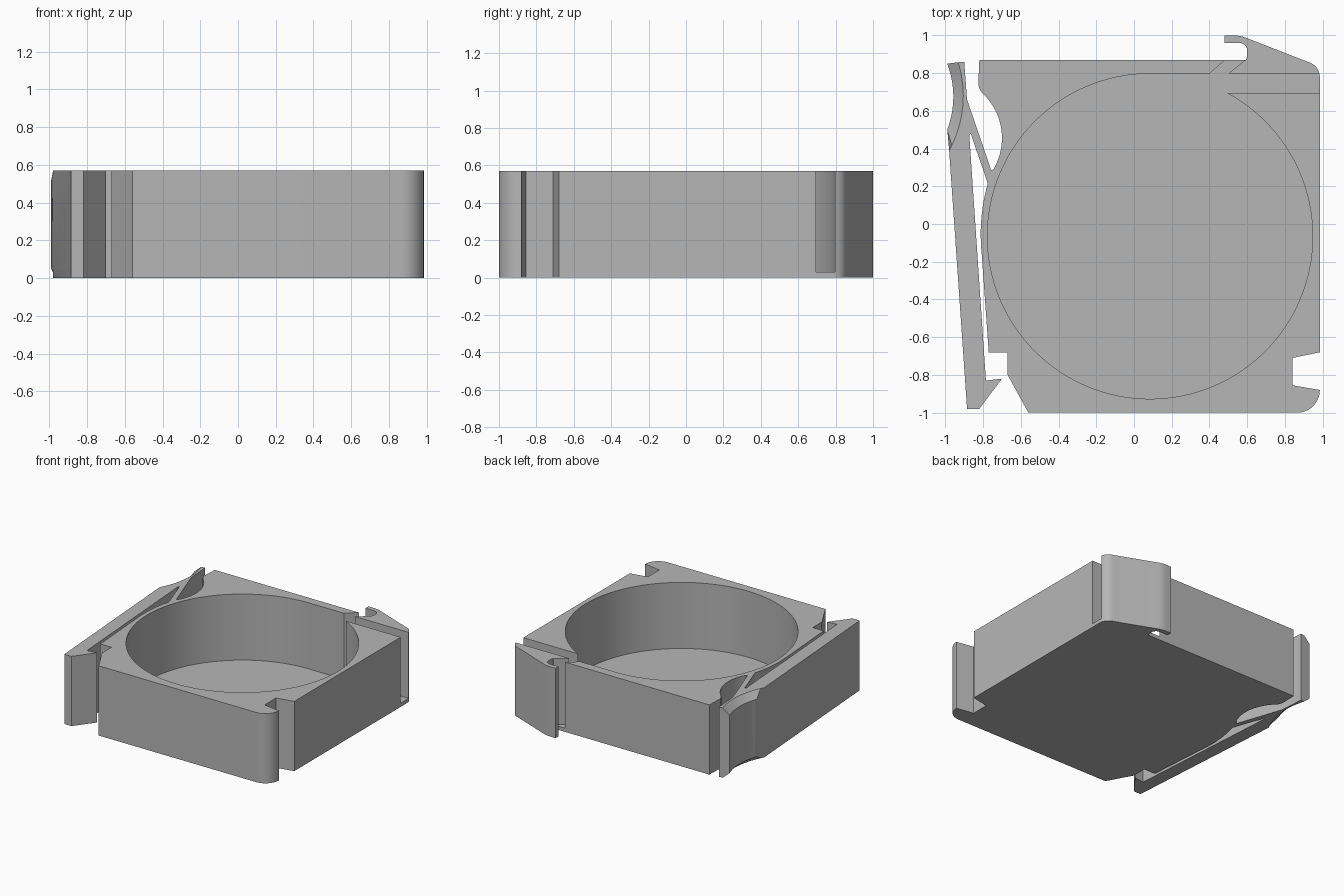
import bpy, bmesh, math
from mathutils import Vector

if "Cube" in bpy.data.objects:
    bpy.data.objects.remove(bpy.data.objects["Cube"])

HEIGHT, FLOOR, CHAMFER = 0.57, 0.03, 0.05

grey = bpy.data.materials.new("plain grey")
grey.use_nodes = True
colour = (0.47, 0.47, 0.47, 1)
grey.diffuse_color = colour
grey.node_tree.nodes["Principled BSDF"].inputs["Base Color"].default_value = colour


def arc(a, m, b, n=10):
    """Points on the circular arc from a through m to b."""
    a, m, b = Vector(a), Vector(m), Vector(b)
    u, v = m - a, b - a
    d = 2 * (u.x * v.y - u.y * v.x)
    c = a + Vector((v.y * u.dot(u) - u.y * v.dot(v),
                    u.x * v.dot(v) - v.x * u.dot(u))) / d
    start, r = math.atan2(a.y - c.y, a.x - c.x), (a - c).length
    end = math.atan2(b.y - c.y, b.x - c.x)
    sweep = (end - start) % math.tau
    if d < 0:
        sweep -= math.tau
    return [(c.x + r * math.cos(start + sweep * i / n),
             c.y + r * math.sin(start + sweep * i / n)) for i in range(n + 1)]


def loft(name, rings):
    """Solid skinned through (outline, z) rings of equal point count."""
    bm = bmesh.new()
    loops = [[bm.verts.new((x, y, z)) for x, y in pts] for pts, z in rings]
    for low, high in zip(loops, loops[1:]):
        for i in range(len(low)):
            j = (i + 1) % len(low)
            bm.faces.new((low[i], low[j], high[j], high[i]))
    bm.faces.new(loops[0][::-1])
    bm.faces.new(loops[-1])
    bmesh.ops.recalc_face_normals(bm, faces=bm.faces)
    mesh = bpy.data.meshes.new(name)
    bm.to_mesh(mesh)
    bm.free()
    mesh.materials.append(grey)
    obj = bpy.data.objects.new(name, mesh)
    bpy.context.collection.objects.link(obj)
    return obj


def cut(obj, cutter):
    """Subtract the cutter from obj and remove it."""
    cutter.hide_render = True
    mod = obj.modifiers.new("pocket", 'BOOLEAN')
    mod.operation, mod.solver, mod.object = 'DIFFERENCE', 'EXACT', cutter
    bpy.context.view_layer.objects.active = obj
    bpy.ops.object.modifier_apply(modifier=mod.name)
    bpy.data.objects.remove(cutter)


# Front edge, rounded corner and the notch in the left side
front = [(-0.56, -1)] + arc((0.87, -1), (0.952, -0.963), (0.985, -0.88))
front += [(0.84, -0.855), (0.84, -0.71), (0.985, -0.68)]
# Hook at the back left corner
hook = arc((0.985, 0.78), (0.967, 0.83), (0.92, 0.86))
hook += arc((0.60, 0.985), (0.56, 0.997), (0.52, 1.0), 4)
hook += [(0.48, 1.0), (0.48, 0.96)]
hook += arc((0.56, 0.96), (0.588, 0.948), (0.60, 0.92), 6) + [(0.60, 0.89), (0.593, 0.87)]
# Back edge and finger recess
recess = [(-0.82, 0.87)] + arc((-0.825, 0.75), (-0.818, 0.715), (-0.80, 0.69), 5)
recess += arc((-0.80, 0.69), (-0.70, 0.46), (-0.745, 0.29), 20)[1:]
# Thin spring hinge up to the lever tip
hinge = [(-0.757, 0.285), (-0.885, 0.66), (-0.90, 0.86)]
# Finger pad of the lever: full width, and chamfered at top and bottom
pad_full = arc((-0.99, 0.85), (-0.958, 0.68), (-0.99, 0.50), 15) + [(-0.98, 0.39)]
pad_slim = arc((-0.932, 0.857), (-0.905, 0.68), (-0.98, 0.39), 16)
# Lever arm with barbed end, back along the gap to the body
lever = [(-0.885, -0.98), (-0.82, -0.98), (-0.70, -0.82), (-0.785, -0.83),
         (-0.873, 0.47), (-0.866, 0.48)]
side = arc((-0.775, 0.215), (-0.81, 0.02), (-0.808, -0.15), 12)
side += [(-0.77, -0.68), (-0.67, -0.68), (-0.67, -0.80)]

before, after = front + hook + recess + hinge, lever + side
full, slim = before + pad_full + after, before + pad_slim + after
body = loft("latching_tray", [(slim, 0), (full, CHAMFER),
                              (full, HEIGHT - CHAMFER), (slim, HEIGHT)])

# Round pocket
ring = [(0.085 + 0.862 * math.cos(math.tau * i / 128),
         -0.065 + 0.862 * math.sin(math.tau * i / 128)) for i in range(128)]
cut(body, loft("round_cutter", [(ring, FLOOR), (ring, 1)]))

# Exit slot to the left side with a slanted slit to the back
slot = [(0.085, 0.60), (0.40, 0.60), (0.45, 0.695), (1.2, 0.695), (1.2, 0.797),
        (0.50, 0.797), (0.597, 0.876), (0.49, 0.876), (0.40, 0.797), (0.085, 0.796)]
cut(body, loft("slot_cutter", [(slot, FLOOR), (slot, 1)]))

# Smooth the curved walls, keep the edges crisp
bpy.ops.object.select_all(action='DESELECT')
body.select_set(True)
bpy.context.view_layer.objects.active = body
bpy.ops.object.shade_smooth_by_angle(angle=math.radians(25))
